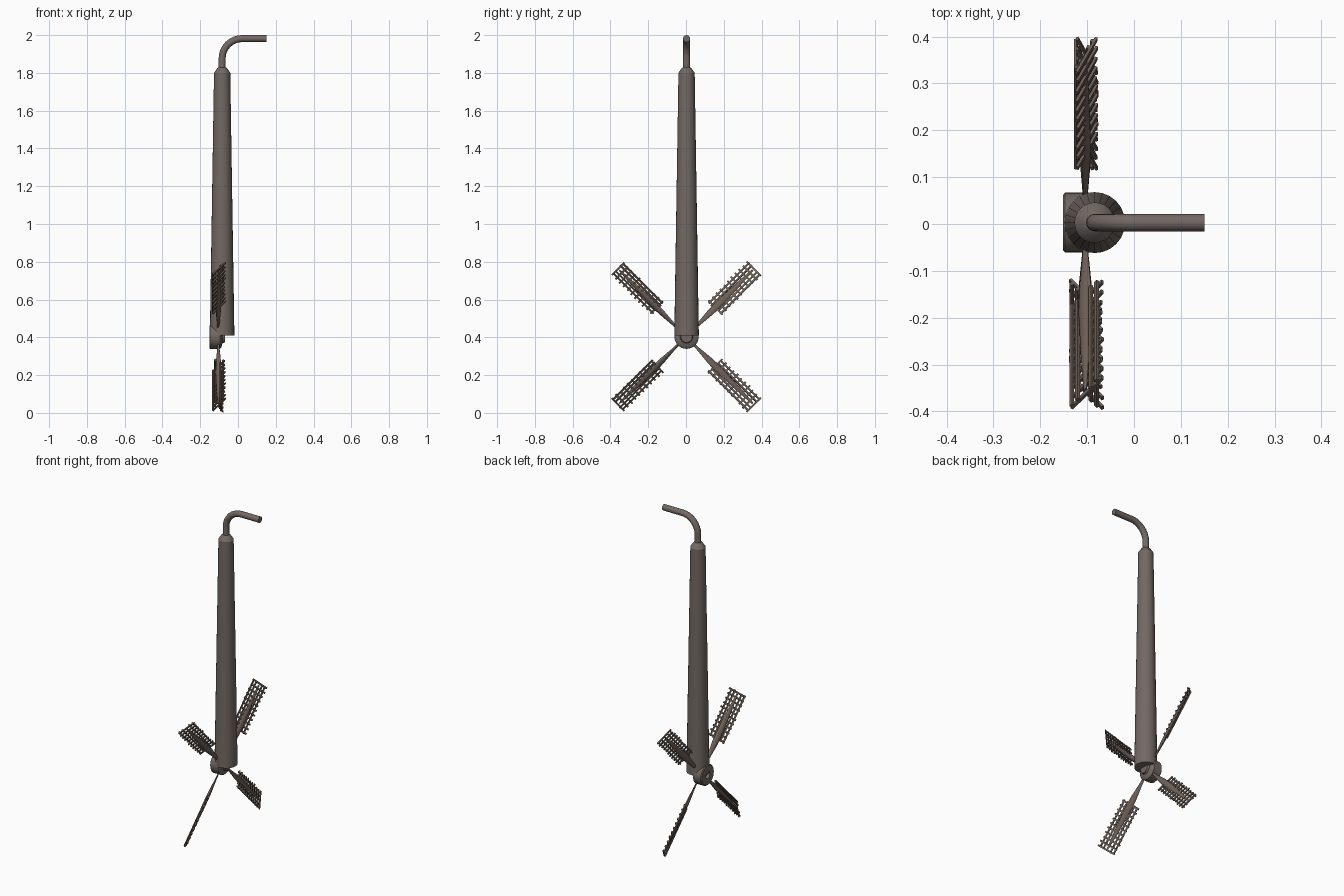
import bpy, bmesh, math, random
from mathutils import Matrix, Vector

if "Cube" in bpy.data.objects:
    bpy.data.objects.remove(bpy.data.objects["Cube"])

random.seed(4)
TX, CY, HUB = -0.084, 0.003, Vector((-0.104, 0.0, 0.403))


def material(name, rgb):
    m = bpy.data.materials.new(name)
    m.diffuse_color = (*rgb, 1)
    m.use_nodes = True
    m.node_tree.nodes["Principled BSDF"].inputs["Base Color"].default_value = m.diffuse_color
    return m


METAL = material("weathered_metal", (0.17, 0.14, 0.125))
WOOD = material("weathered_wood", (0.16, 0.12, 0.10))


def finish(name, bm, mat, angle=None):
    bmesh.ops.recalc_face_normals(bm, faces=bm.faces)
    me = bpy.data.meshes.new(name)
    bm.to_mesh(me)
    bm.free()
    ob = bpy.data.objects.new(name, me)
    bpy.context.collection.objects.link(ob)
    me.materials.append(mat)
    if angle:
        bpy.ops.object.select_all(action='DESELECT')
        ob.select_set(True)
        bpy.context.view_layer.objects.active = ob
        bpy.ops.object.shade_smooth_by_angle(angle=math.radians(angle))
    return ob


def lathe(bm, profile, mat4, sides=24, flat=1.0):
    """Rings of (radius, height) around local z, capped at both ends."""
    rings = []
    for r, h in profile:
        rings.append([bm.verts.new(mat4 @ Vector((
            r * math.cos(2 * math.pi * i / sides),
            flat * r * math.sin(2 * math.pi * i / sides), h))) for i in range(sides)])
    for a, b in zip(rings, rings[1:]):
        for i in range(sides):
            j = (i + 1) % sides
            bm.faces.new((a[i], a[j], b[j], b[i]))
    bm.faces.new(rings[0][::-1])
    bm.faces.new(rings[-1])


# tapered tower with bevelled shoulder
bm = bmesh.new()
lathe(bm, [(0.065, 0.41), (0.043, 1.80), (0.026, 1.825), (0.018, 1.83)],
      Matrix.Translation((TX, CY, 0)))
finish("tower", bm, METAL, 25)

# bent pipe on top
bm = bmesh.new()
PR, BR, ZC = 0.0185, 0.105, 1.9815
path = [(Vector((TX, CY, 1.80)), 0)]
for k in range(9):
    a = math.pi / 2 * k / 8
    path.append((Vector((TX + BR * (1 - math.cos(a)), CY, ZC - BR + BR * math.sin(a))), a))
path.append((Vector((0.15, CY, ZC)), math.pi / 2))
rings = []
for p, a in path:
    side = Vector((math.cos(a), 0, -math.sin(a)))
    rings.append([bm.verts.new(p + PR * (side * math.cos(t) + Vector((0, 1, 0)) * math.sin(t)))
                  for t in [2 * math.pi * i / 16 for i in range(16)]])
for a, b in zip(rings, rings[1:]):
    for i in range(16):
        bm.faces.new((a[i], a[i - 1], b[i - 1], b[i]))
bm.faces.new(rings[0])
bm.faces.new(rings[-1])
finish("bent_pipe", bm, METAL, 35)

# hub with recessed outer face and stepped inner boss
bm = bmesh.new()
lathe(bm, [(0.016, -0.135), (0.022, -0.15), (0.058, -0.152), (0.064, -0.147),
           (0.064, -0.095), (0.056, -0.088), (0.034, -0.082), (0.03, -0.07)],
      Matrix.Translation((0, CY, HUB.z)) @ Matrix.Rotation(math.pi / 2, 4, 'Y'), 32)
finish("hub", bm, METAL, 30)


def bar(bm, mat4, centre, size):
    m = mat4 @ Matrix.Translation(centre) @ Matrix.Diagonal((*size, 1))
    bmesh.ops.create_cube(bm, size=1, matrix=m)


# four pitched blades: flattened spar with a lattice of slats
HW, R0, R1 = 0.06, 0.22, 0.508
for n in range(4):
    ang = math.radians(45 + 90 * n)
    r = Vector((0, math.cos(ang), math.sin(ang)))
    t = Vector((1, 0, 0)).cross(r)
    pitch = math.radians(-22 if r.y > 0 else -36)
    w = math.cos(pitch) * t + math.sin(pitch) * Vector((1, 0, 0))
    nrm = w.cross(r)
    # local x = across the blade, y = thickness, z = along the blade
    frame = Matrix((w, -nrm, r)).transposed().to_4x4()
    frame.translation = HUB
    bm = bmesh.new()
    lathe(bm, [(0.007, 0.04), (0.009, 0.09), (0.019, 0.19), (0.02, 0.26),
               (0.013, 0.40), (0.005, 0.50)], frame, 10, 0.5)
    finish(f"blade_spar_{n + 1}", bm, WOOD, 40)

    bm = bmesh.new()
    for k in range(11):
        z = R0 + (R1 - R0) * k / 10
        shift = random.uniform(-0.004, 0.004)
        bar(bm, frame, (shift, 0.003, z), (2 * HW - 0.008, 0.006, 0.010))
    for x in (-0.045, -0.024, 0.024, 0.045):
        lo = R0 - random.uniform(0.004, 0.012)
        hi = R1 + random.uniform(0.002, 0.008)
        bar(bm, frame, (x, -0.003, (lo + hi) / 2), (0.009, 0.006, hi - lo))
    finish(f"blade_lattice_{n + 1}", bm, WOOD)
